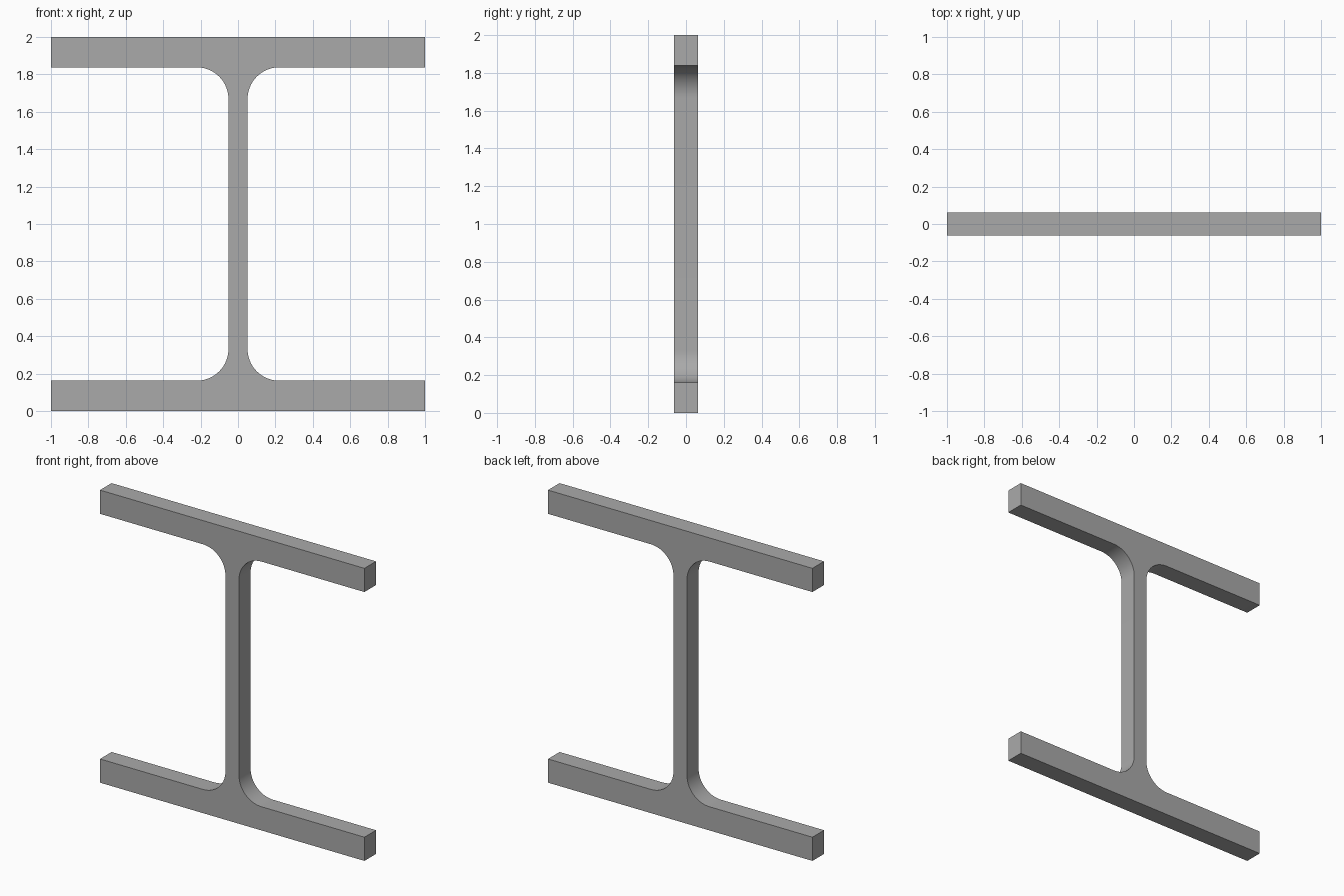
import bpy, bmesh, math

if "Cube" in bpy.data.objects:
    bpy.data.objects.remove(bpy.data.objects["Cube"])

HALF_W, HEIGHT, DEPTH = 1.0, 2.0, 0.125   # overall size
FLANGE, WEB, R = 0.162, 0.051, 0.17       # flange thickness, half web, fillet radius
STEPS = 16

steel = bpy.data.materials.new("steel grey")
steel.diffuse_color = (0.4, 0.4, 0.4, 1)
steel.use_nodes = True
steel.node_tree.nodes["Principled BSDF"].inputs["Base Color"].default_value = steel.diffuse_color

# Lower right quarter of the section, from the base up to the end of the fillet
quarter = [(HALF_W, 0), (HALF_W, FLANGE)]
for i in range(STEPS + 1):
    a = -math.pi / 2 - i * math.pi / 2 / STEPS
    quarter.append((WEB + R + R * math.cos(a), FLANGE + R + R * math.sin(a)))

# Mirror to the top, then to the left, giving the closed outline
right = quarter + [(x, HEIGHT - z) for x, z in reversed(quarter)]
outline = right + [(-x, z) for x, z in reversed(right)]

# Extrude the section along y
bm = bmesh.new()
face = bm.faces.new([bm.verts.new((x, -DEPTH / 2, z)) for x, z in outline])
ext = bmesh.ops.extrude_face_region(bm, geom=[face], use_keep_orig=True)
moved = [g for g in ext["geom"] if isinstance(g, bmesh.types.BMVert)]
bmesh.ops.translate(bm, verts=moved, vec=(0, DEPTH, 0))
bmesh.ops.recalc_face_normals(bm, faces=bm.faces)

mesh = bpy.data.meshes.new("i_beam_section")
bm.to_mesh(mesh)
bm.free()
mesh.materials.append(steel)
beam = bpy.data.objects.new("i_beam_section", mesh)
bpy.context.collection.objects.link(beam)

# Smooth fillets, sharp corners
bpy.context.view_layer.objects.active = beam
beam.select_set(True)
bpy.ops.object.shade_smooth_by_angle(angle=math.radians(30))
